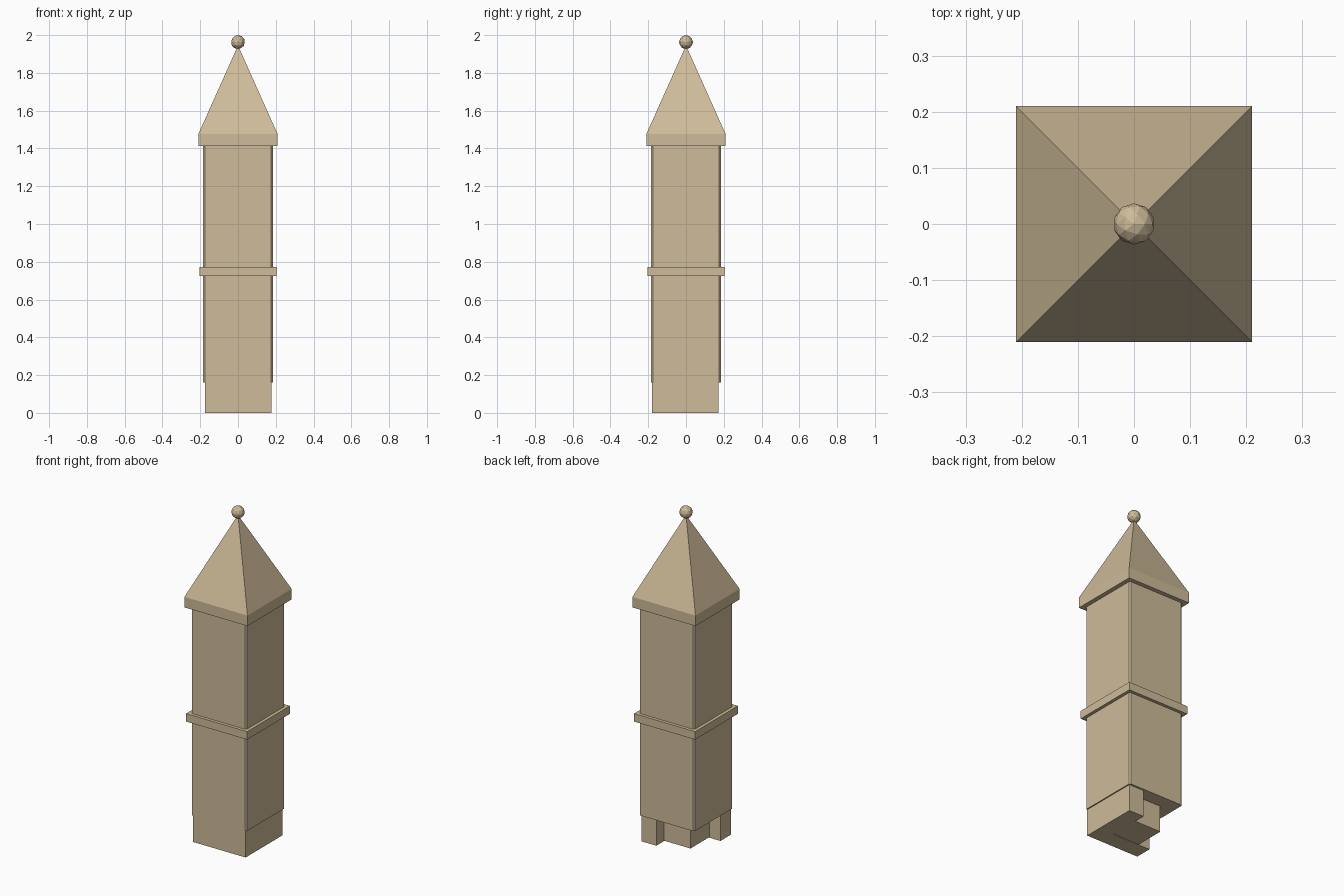
import bpy, bmesh

old = bpy.data.objects.get("Cube")
if old:
    bpy.data.objects.remove(old, do_unlink=True)

# Single sandstone colour
stone = bpy.data.materials.new("sandstone")
stone.use_nodes = True
colour = (0.62, 0.5, 0.32, 1)
stone.diffuse_color = colour
stone.node_tree.nodes["Principled BSDF"].inputs["Base Color"].default_value = colour


def finish(name, bm):
    bmesh.ops.recalc_face_normals(bm, faces=bm.faces)
    mesh = bpy.data.meshes.new(name)
    bm.to_mesh(mesh)
    bm.free()
    mesh.materials.append(stone)
    obj = bpy.data.objects.new(name, mesh)
    bpy.context.collection.objects.link(obj)
    return obj


def prism(name, outline, z0, z1):
    """Extrude a plan outline from z0 up to z1."""
    bm = bmesh.new()
    face = bm.faces.new([bm.verts.new((x, y, z0)) for x, y in outline])
    top = bmesh.ops.extrude_face_region(bm, geom=[face])["geom"]
    verts = [v for v in top if isinstance(v, bmesh.types.BMVert)]
    bmesh.ops.translate(bm, verts=verts, vec=(0, 0, z1 - z0))
    return finish(name, bm)


def square(h):
    return [(-h, -h), (h, -h), (h, h), (-h, h)]


def chamfered(h, c):
    k = h - c
    return [(-k, -h), (k, -h), (h, -k), (h, k),
            (k, h), (-k, h), (-h, k), (-h, -k)]


# Stepped foot: two walls meeting at the front corner, and an infill block
W, E, S, N = -0.174, 0.177, -0.18, 0.172
wall_x, wall_y = 0.077, -0.079
prism("foot_walls", [(W, S), (E, S), (E, N), (wall_x, N),
                     (wall_x, wall_y), (W, wall_y)], 0, 0.17)
prism("foot_infill", [(-0.1, wall_y), (wall_x, wall_y),
                      (wall_x, 0.1), (-0.1, 0.1)], 0.003, 0.17)

# Shaft with slim chamfered corners, and its middle band
prism("shaft", chamfered(0.184, 0.008), 0.16, 1.42)
prism("middle_band", square(0.203), 0.725, 0.773)

# Eave block and pyramid spire
prism("eave", square(0.21), 1.413, 1.476)
bm = bmesh.new()
rim = [bm.verts.new((x, y, 1.476)) for x, y in square(0.21)]
apex = bm.verts.new((0, 0, 1.945))
for i in range(4):
    bm.faces.new((rim[i], rim[(i + 1) % 4], apex))
finish("spire", bm)

# Faceted ball on the tip
bm = bmesh.new()
bmesh.ops.create_icosphere(bm, subdivisions=2, radius=0.037)
ball = finish("finial_ball", bm)
ball.location.z = 1.963
